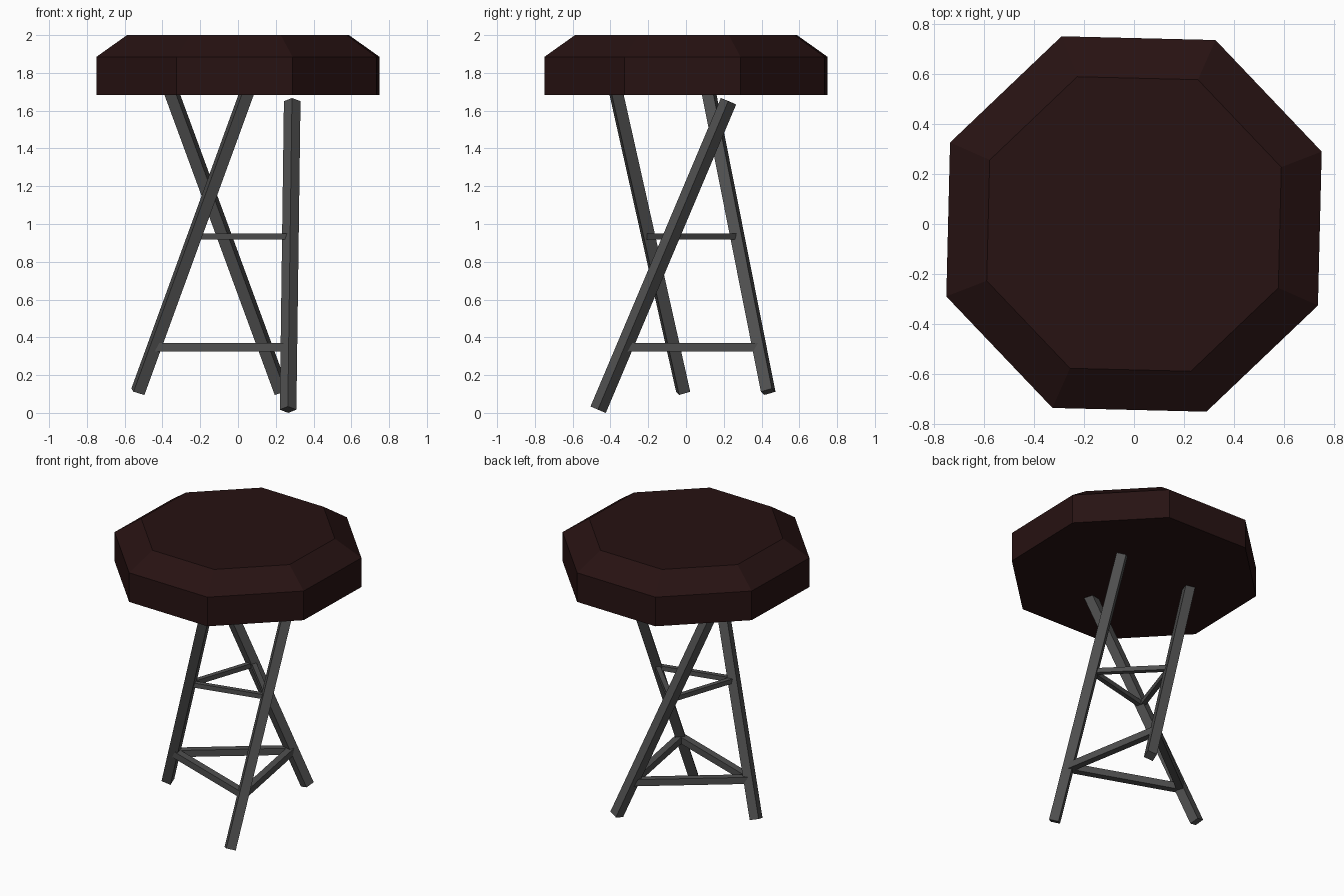
import bpy, bmesh, math
from mathutils import Vector

if "Cube" in bpy.data.objects:
    bpy.data.objects.remove(bpy.data.objects["Cube"])


def material(name, rgb):
    m = bpy.data.materials.new(name)
    m.diffuse_color = (*rgb, 1)
    m.use_nodes = True
    m.node_tree.nodes["Principled BSDF"].inputs["Base Color"].default_value = m.diffuse_color
    return m


def make_object(name, rings, mat):
    """Closed flat-faced solid lofted through rings of equal point count."""
    bm = bmesh.new()
    loops = [[bm.verts.new(p) for p in ring] for ring in rings]
    n = len(loops[0])
    for a, b in zip(loops, loops[1:]):
        for i in range(n):
            j = (i + 1) % n
            bm.faces.new((a[i], a[j], b[j], b[i]))
    bm.faces.new(loops[0][::-1])
    bm.faces.new(loops[-1])
    bmesh.ops.recalc_face_normals(bm, faces=bm.faces)
    mesh = bpy.data.meshes.new(name)
    bm.to_mesh(mesh)
    bm.free()
    mesh.materials.append(mat)
    obj = bpy.data.objects.new(name, mesh)
    bpy.context.collection.objects.link(obj)
    return obj


def bar(name, start, end, radius, turn, mat):
    """Square bar between two points; turn rotates its corners."""
    d = (end - start).normalized()
    side = d.cross(Vector((0, 0, 1))).normalized()
    up = side.cross(d)
    angles = [math.radians(turn + 90 * k) for k in range(4)]
    rings = [[p + radius * (math.cos(a) * side + math.sin(a) * up) for a in angles]
             for p in (start, end)]
    return make_object(name, rings, mat)


wood = material("dark_red_wood", (0.02, 0.006, 0.006))
metal = material("dark_grey_metal", (0.08, 0.08, 0.08))

# Eight-sided seat with a sloped upper rim
seat_profile = [(0.803, 1.682), (0.803, 1.885), (0.63, 2.0)]
seat_angles = [math.radians(21.1 + 45 * k) for k in range(8)]
make_object("seat", [[(r * math.cos(a), r * math.sin(a), z) for a in seat_angles]
                     for r, z in seat_profile], wood)

# Three crossing legs, the front one set slightly lower
legs = {
    "front_leg": (Vector((0.265, -0.465, 0.017)), Vector((0.287, 0.225, 1.65))),
    "left_leg": (Vector((-0.53, -0.015, 0.112)), Vector((0.065, -0.381, 1.745))),
    "back_leg": (Vector((0.23, 0.435, 0.112)), Vector((-0.37, 0.111, 1.745))),
}
for name, (foot, top) in legs.items():
    bar(name, foot, top, 0.044, 0, metal)

# Two triangles of rungs joining the legs
for level, z, width in (("lower", 0.347, 0.046), ("upper", 0.934, 0.032)):
    points = [foot.lerp(top, (z - foot.z) / (top.z - foot.z))
              for foot, top in legs.values()]
    for i in range(3):
        bar(f"{level}_rung_{i + 1}", points[i], points[(i + 1) % 3],
            width / math.sqrt(2), 45, metal)
